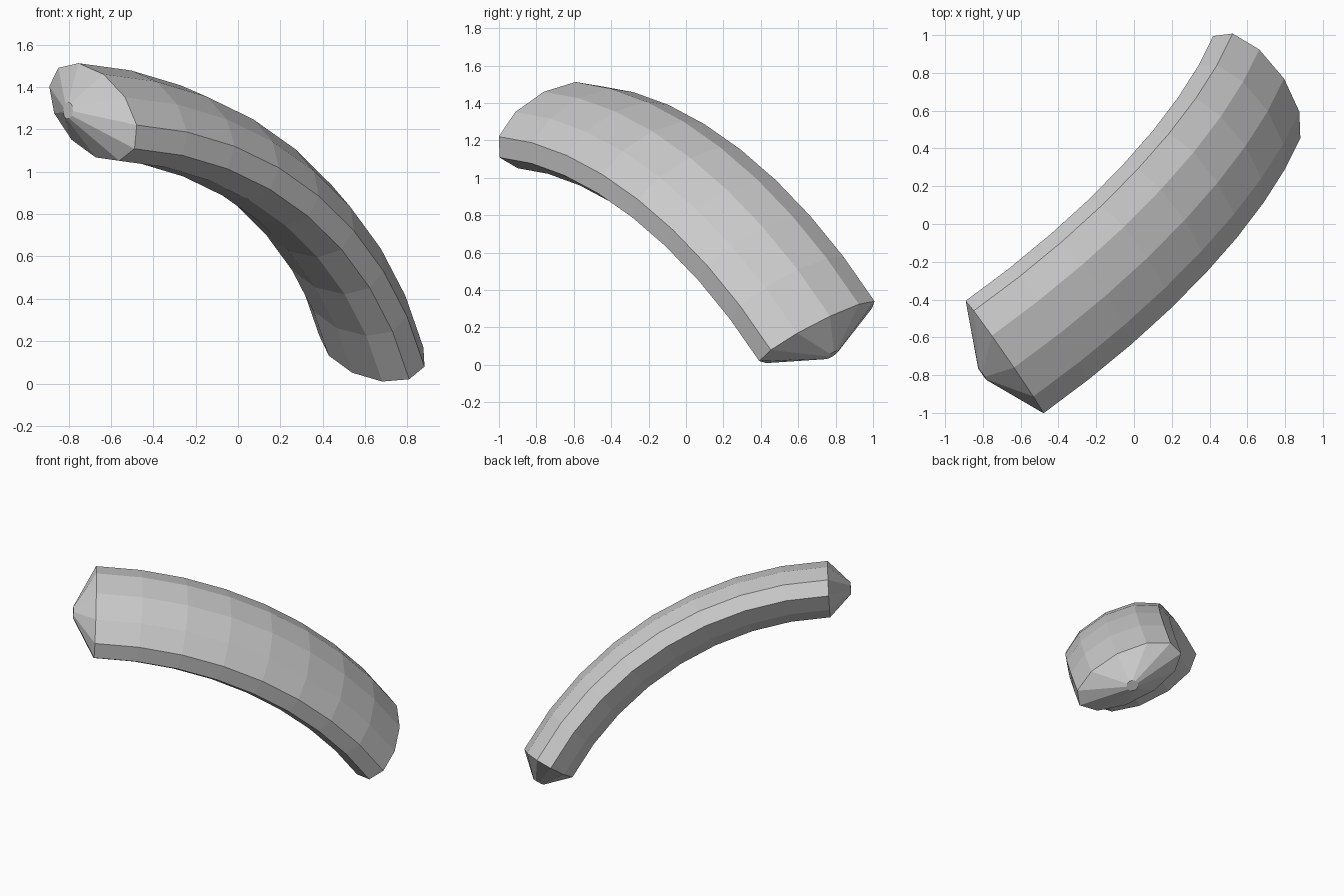
import bpy, bmesh
from math import sin, cos, pi, radians
from mathutils import Vector

if "Cube" in bpy.data.objects:
    bpy.data.objects.remove(bpy.data.objects["Cube"])

SIDES, STEPS = 11, 8
HALF = radians(29)                       # half of the bend angle
START = Vector((-0.683, -0.709, 1.281))  # centre of upper end ring
END = Vector((0.636, 0.703, 0.174))      # centre of lower end ring

# Bend frame: chord direction, bend axis, outward direction
chord = (END - START).normalized()
axis = Vector((-0.53, 0.77, 0.355))
axis = (axis - chord * axis.dot(chord)).normalized()
out = axis.cross(chord)
if out.z < 0:
    out.negate()
radius = (END - START).length / 2 / sin(HALF)
hub = (START + END) / 2 - out * radius * cos(HALF)

bm = bmesh.new()


def ring(centre, u, v):
    return [bm.verts.new(centre + u * cos(2 * pi * i / SIDES) + v * sin(2 * pi * i / SIDES))
            for i in range(SIDES)]


def frame(t):
    a = HALF * t
    radial = out * cos(a) + chord * sin(a)
    tangent = chord * cos(a) - out * sin(a)
    return radial, tangent


def tip(t, sign):
    radial, tangent = frame(t)
    return ring(hub + radial * radius + tangent * 0.147 * sign, axis * 0.04, radial * 0.04)


# Small flat tip, swept slanted oval body, small flat tip
rings = [tip(-1, -1)]
for s in range(STEPS + 1):
    radial, _ = frame(-1 + 2 * s / STEPS)
    rings.append(ring(hub + radial * radius,
                      axis * 0.386 - radial * 0.016,
                      axis * 0.054 + radial * 0.192))
rings.append(tip(1, 1))

for a, b in zip(rings, rings[1:]):
    for i in range(SIDES):
        j = (i + 1) % SIDES
        bm.faces.new((a[i], a[j], b[j], b[i]))
bm.faces.new(rings[0])
bm.faces.new(rings[-1])
bmesh.ops.recalc_face_normals(bm, faces=bm.faces)

mesh = bpy.data.meshes.new("curved_fruit")
bm.to_mesh(mesh)
bm.free()
bpy.context.collection.objects.link(bpy.data.objects.new("curved_fruit", mesh))
